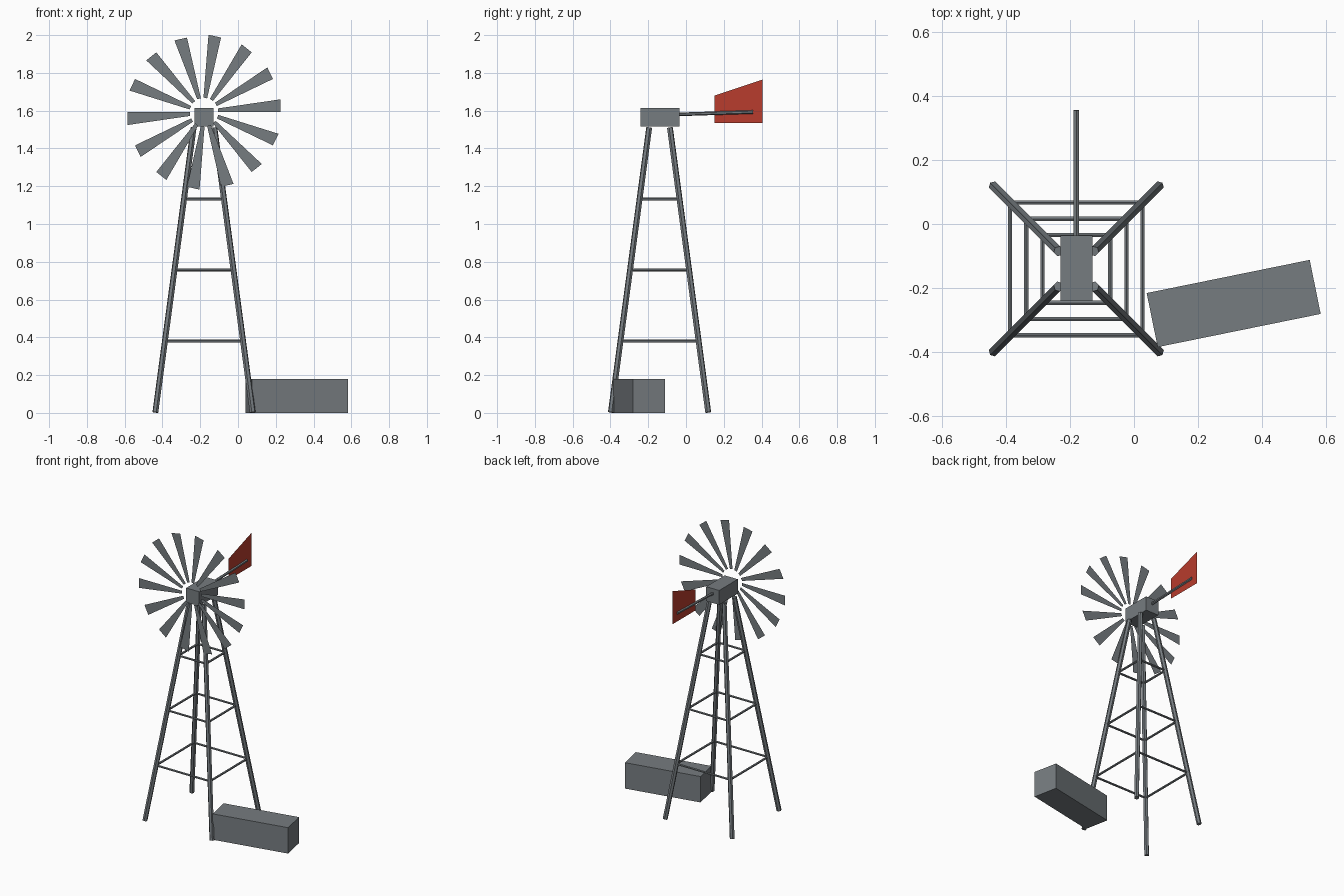
import bpy, math
from mathutils import Vector, Matrix

cube = bpy.data.objects.get("Cube")
if cube:
    bpy.data.objects.remove(cube, do_unlink=True)


def material(name, rgb):
    m = bpy.data.materials.new(name)
    m.use_nodes = True
    m.diffuse_color = (*rgb, 1)
    m.node_tree.nodes["Principled BSDF"].inputs["Base Color"].default_value = (*rgb, 1)
    return m


STEEL = material("galvanised grey", (0.18, 0.2, 0.215))
RED = material("vane red", (0.48, 0.045, 0.026))
CX, CY = -0.18, -0.14      # tower axis
TOP = 1.51                 # height of the leg tops


def sheet(name, verts, faces, mat):
    me = bpy.data.meshes.new(name)
    me.from_pydata(verts, [], faces)
    me.materials.append(mat)
    ob = bpy.data.objects.new(name, me)
    bpy.context.collection.objects.link(ob)
    return ob


def box(name, centre, size, turn=0):
    bpy.ops.mesh.primitive_cube_add(size=1, location=centre, rotation=(0, 0, turn))
    ob = bpy.context.object
    ob.name = name
    ob.scale = size
    ob.data.materials.append(STEEL)


def rod(name, a, b, radius, sides=6):
    a, b = Vector(a), Vector(b)
    bpy.ops.mesh.primitive_cylinder_add(vertices=sides, radius=radius, depth=(b - a).length,
                                        location=(a + b) / 2)
    ob = bpy.context.object
    ob.name = name
    ob.rotation_euler = (b - a).to_track_quat('Z', 'Y').to_euler()
    ob.data.materials.append(STEEL)


def corner(sx, sy, z):
    """Point on the centre line of a tower leg at height z."""
    half = 0.258 - 0.203 * z / TOP
    return (CX + sx * half, CY + sy * half, z)


# Tower legs and three rings of cross braces
ring = [(-1, -1), (1, -1), (1, 1), (-1, 1)]
for i, c in enumerate(ring):
    n = ring[(i + 1) % 4]
    rod("tower_leg", corner(*c, 0.003), corner(*c, TOP), 0.016)
    for z in (0.38, 0.757, 1.132):
        rod("cross_brace", corner(*c, z), corner(*n, z), 0.0075)

# Gearbox, tail boom and vane
box("gearbox", (CX, -0.138, 1.565), (0.1, 0.205, 0.1))
rod("tail_boom", (CX, -0.05, 1.58), (CX, 0.355, 1.593), 0.0095)
vane = [(0.15, 1.535), (0.405, 1.535), (0.405, 1.765), (0.15, 1.68)]
sheet("tail_vane", [(CX, y, z) for y, z in vane], [(0, 1, 2, 3)], RED)

# Wheel of flat tapered blades, each with one radial edge
blade = [(0.075, 0), (0.405, 0), (0.405, 0.068), (0.075, 0.02)]
COUNT = 14
verts, faces = [], []
for i in range(COUNT):
    spin = Matrix.Rotation(math.tau * i / COUNT, 2)
    faces.append(tuple(range(len(verts), len(verts) + 4)))
    for p in blade:
        q = spin @ Vector(p)
        verts.append((CX + q.x, -0.25, 1.592 + q.y))
sheet("wheel_blades", verts, faces, STEEL)

# Water trough beside the tower
box("water_trough", (0.311, -0.248, 0.09), (0.519, 0.172, 0.18), math.radians(11.5))
